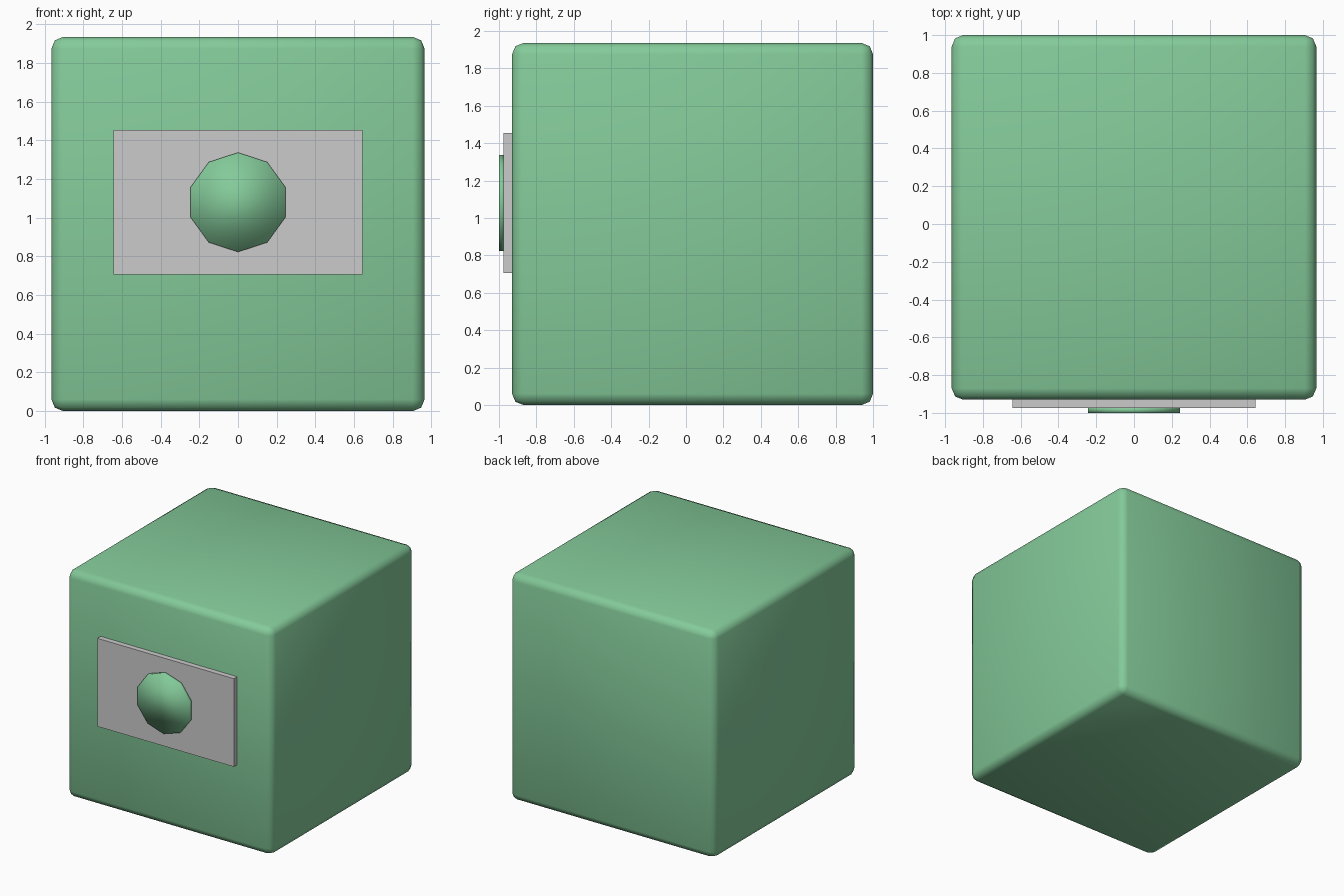
import bpy, math

if "Cube" in bpy.data.objects:
    bpy.data.objects.remove(bpy.data.objects["Cube"])

green = bpy.data.materials.new("green")
green.diffuse_color = (0.23, 0.59, 0.32, 1)
green.use_nodes = True
green.node_tree.nodes["Principled BSDF"].inputs["Base Color"].default_value = green.diffuse_color


def box(name, lo, hi):
    centre = [(a + b) / 2 for a, b in zip(lo, hi)]
    bpy.ops.mesh.primitive_cube_add(size=1, location=centre)
    ob = bpy.context.object
    ob.name = name
    ob.scale = [b - a for a, b in zip(lo, hi)]
    bpy.ops.object.transform_apply(location=False, rotation=False, scale=True)
    return ob


# Rounded cube body, fully smooth shaded
body = box("body", (-0.965, -0.93, 0), (0.965, 1.0, 1.935))
bevel = body.modifiers.new("rounded_edges", 'BEVEL')
bevel.width = 0.06
bevel.segments = 2
bpy.ops.object.shade_smooth()
body.data.materials.append(green)

# Flat plate on the front
box("front_plate", (-0.643, -0.975, 0.705), (0.643, -0.925, 1.455))

# Ten-sided button, point upwards, smooth shaded
bpy.ops.mesh.primitive_cylinder_add(vertices=10, radius=0.257, depth=0.03,
                                    location=(0, -0.985, 1.08),
                                    rotation=(math.pi / 2, 0, 0))
button = bpy.context.object
button.name = "button"
bpy.ops.object.shade_smooth()
button.data.materials.append(green)
